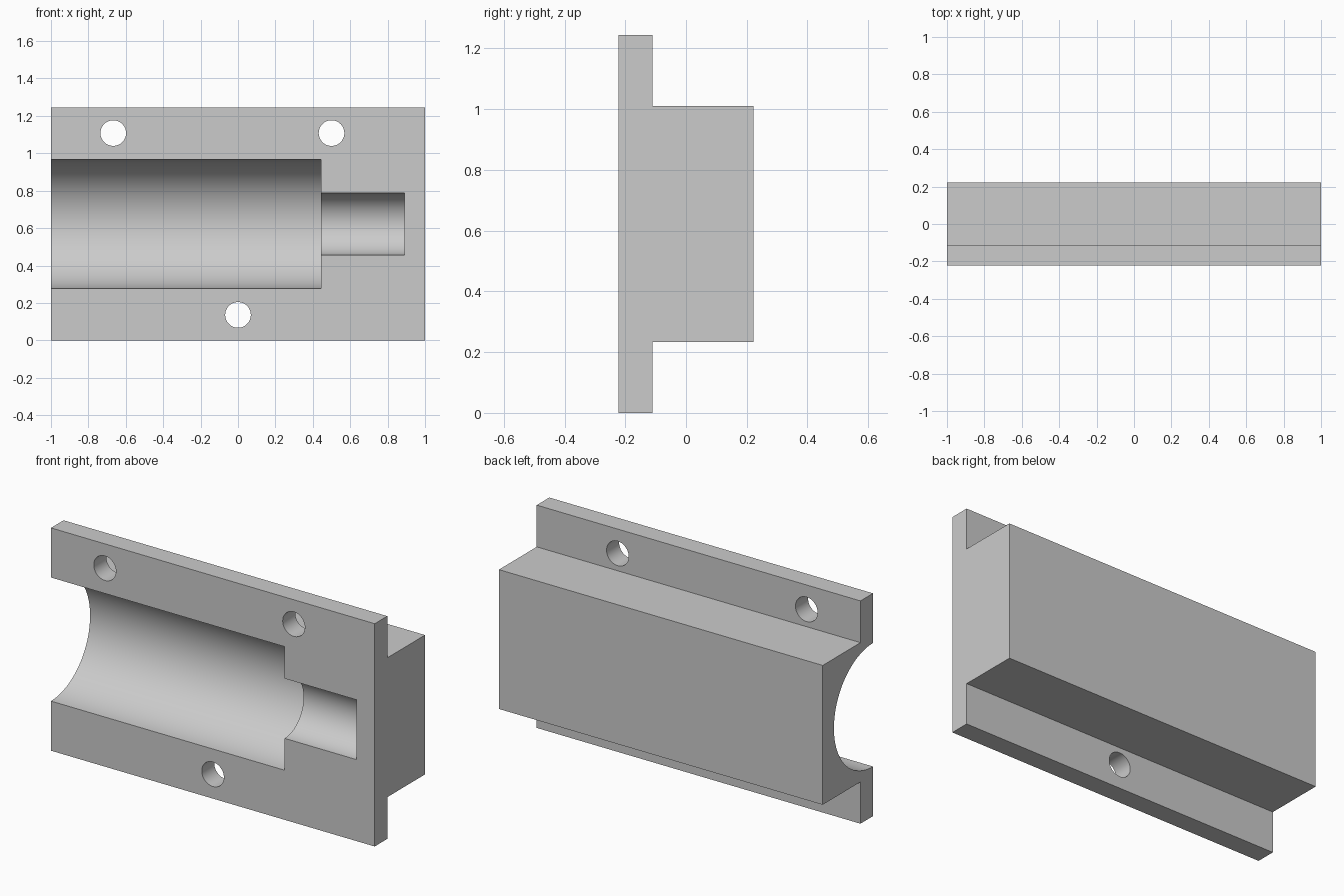
import bpy
import bmesh
from math import radians, pi, sin, cos
from mathutils import Vector

cube = bpy.data.objects.get("Cube")
if cube:
    bpy.data.objects.remove(cube, do_unlink=True)

FRONT, STEP, BACK = -0.222, -0.111, 0.222
HEIGHT = 1.244
MID = HEIGHT / 2

grey = bpy.data.materials.new("plain grey")
grey.use_nodes = True
colour = (0.6, 0.6, 0.6, 1)
grey.diffuse_color = colour
grey.node_tree.nodes["Principled BSDF"].inputs["Base Color"].default_value = colour


def prism(name, points, direction):
    """Extrude a closed outline along a direction."""
    bm = bmesh.new()
    face = bm.faces.new([bm.verts.new(p) for p in points])
    moved = bmesh.ops.extrude_face_region(bm, geom=[face])["geom"]
    verts = [v for v in moved if isinstance(v, bmesh.types.BMVert)]
    bmesh.ops.translate(bm, verts=verts, vec=Vector(direction))
    bmesh.ops.recalc_face_normals(bm, faces=bm.faces)
    mesh = bpy.data.meshes.new(name)
    bm.to_mesh(mesh)
    bm.free()
    mesh.materials.append(grey)
    obj = bpy.data.objects.new(name, mesh)
    bpy.context.collection.objects.link(obj)
    return obj


def trough(name, radius, x0, x1):
    """Half-round channel cutter, open towards the front."""
    n = 48
    arc = [(x0, FRONT + radius * sin(pi * i / n), MID + radius * cos(pi * i / n))
           for i in range(n + 1)]
    lip = FRONT - 0.1
    outline = arc + [(x0, lip, MID - radius), (x0, lip, MID + radius)]
    return prism(name, outline, (x1 - x0, 0, 0))


def drill(name, x, z, radius=0.0685):
    """Round hole cutter through the flange."""
    n = 48
    ring = [(x + radius * cos(2 * pi * i / n), FRONT - 0.1, z + radius * sin(2 * pi * i / n))
            for i in range(n)]
    return prism(name, ring, (0, 0.3, 0))


# Flanged body: plate at the front, block behind
half = 0.389
outline = [(FRONT, 0), (STEP, 0), (STEP, MID - half), (BACK, MID - half),
           (BACK, MID + half), (STEP, MID + half), (STEP, HEIGHT), (FRONT, HEIGHT)]
body = prism("housing_half", [(-1, y, z) for y, z in outline], (2, 0, 0))

# Large bore open at the right end, narrow blind bore, three screw holes
cutters = [trough("large_bore_cutter", 0.345, -1.1, 0.444),
           trough("narrow_bore_cutter", 0.167, 0.3, 0.889)]
for x, z in ((-0.667, HEIGHT - 0.136), (0.5, HEIGHT - 0.136), (0, 0.136)):
    cutters.append(drill("screw_hole_cutter", x, z))

bpy.ops.object.select_all(action='DESELECT')
bpy.context.view_layer.objects.active = body
body.select_set(True)
for cutter in cutters:
    cutter.hide_render = True
    mod = body.modifiers.new(cutter.name, 'BOOLEAN')
    mod.operation = 'DIFFERENCE'
    mod.solver = 'EXACT'
    mod.object = cutter
    bpy.ops.object.modifier_apply(modifier=mod.name)
    bpy.data.objects.remove(cutter, do_unlink=True)

bpy.ops.object.shade_smooth_by_angle(angle=radians(30))
